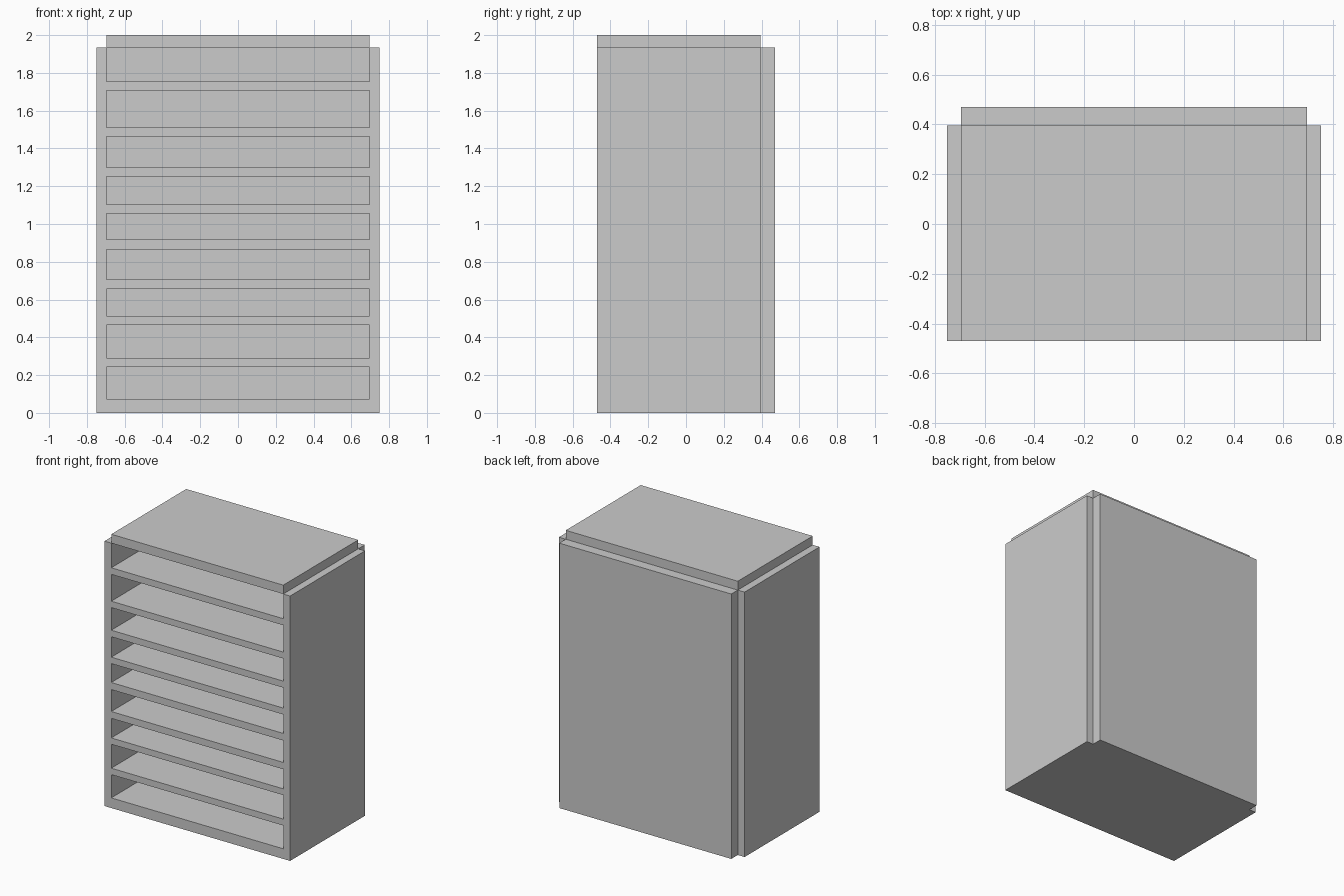
import bpy
import bmesh
from mathutils import Vector

if "Cube" in bpy.data.objects:
    bpy.data.objects.remove(bpy.data.objects["Cube"])

W, INNER = 0.75, 0.695          # outer and inner half widths
FRONT, REAR, BACK = -0.47, 0.395, 0.47
SIDE_TOP, TOP = 1.935, 2.0


def box(name, lo, hi):
    lo, hi = Vector(lo), Vector(hi)
    bm = bmesh.new()
    bmesh.ops.create_cube(bm, size=1)
    bmesh.ops.scale(bm, vec=hi - lo, verts=bm.verts)
    bmesh.ops.translate(bm, vec=(lo + hi) / 2, verts=bm.verts)
    mesh = bpy.data.meshes.new(name)
    bm.to_mesh(mesh)
    bm.free()
    obj = bpy.data.objects.new(name, mesh)
    bpy.context.collection.objects.link(obj)
    return obj


# Side panels, mirrored across x
sides = box("side_panels", (INNER, FRONT, 0), (W, REAR, SIDE_TOP))
sides.modifiers.new("mirror", 'MIRROR')

# Back panel, narrower than the body, and raised top panel
box("back_panel", (-INNER, REAR, 0), (INNER, BACK, SIDE_TOP))
box("top_panel", (-INNER, FRONT, SIDE_TOP), (INNER, REAR, TOP))

# Base and shelves: (bottom, top) heights
shelves = [(0, 0.074), (0.244, 0.291), (0.466, 0.512), (0.655, 0.705),
           (0.865, 0.917), (1.055, 1.102), (1.251, 1.299), (1.464, 1.511),
           (1.707, 1.755)]
for i, (z0, z1) in enumerate(shelves):
    name = "base" if i == 0 else f"shelf_{i}"
    box(name, (-INNER, FRONT, z0), (INNER, REAR, z1))
